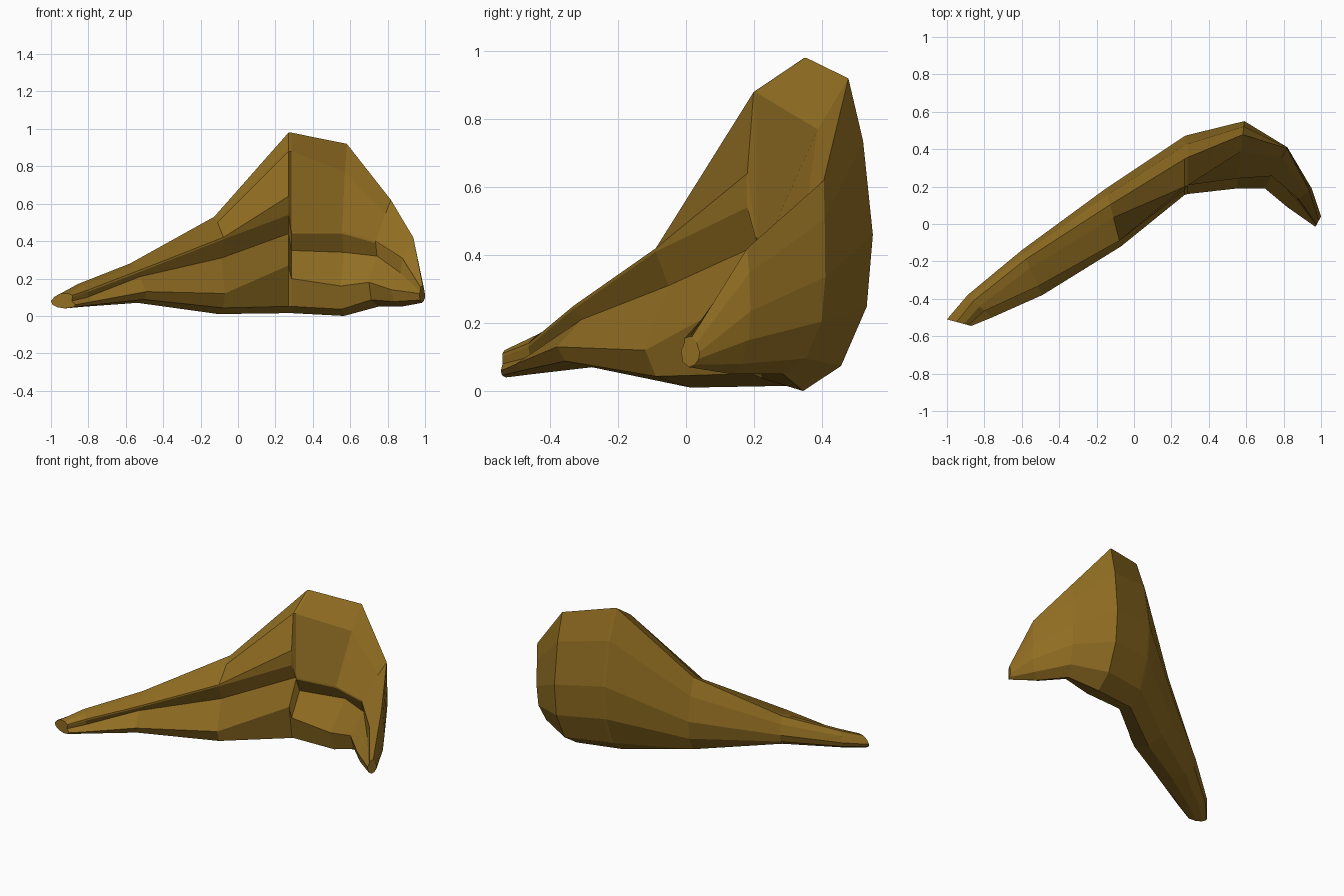
import bpy, bmesh

# Stations along the curved ridge: inner xy, outer xy, (bottom z, crest z, crest t),
# then front points (t, z): shoulder, lip, recess, and the height of the foot bulge.
# t runs from the inner (0) to the outer (1) side of the wall.
STATIONS = [
    (-.87, -.545, -1.0, -.51, .04, .12, .60, .30, .12, .12, .11, .14, .08, .06),
    (-.76, -.50, -.89, -.38, .05, .17, .75, .50, .165, .30, .14, .34, .10, .08),
    (-.49, -.38, -.60, -.14, .07, .28, .80, .60, .27, .20, .25, .30, .21, .13),
    (-.07, -.12, -.15, .19, .01, .53, .72, .50, .50, .10, .42, .22, .31, .12),
    (.27, .155, .27, .47, .015, .98, .61, .14, .88, .08, .64, .25, .44, .27),
    (.285, .16, .285, .475, .015, .98, .62, .14, .88, .15, .45, .27, .35, .20),
    (.55, .19, .59, .55, .00, .92, .80, .55, .77, .15, .45, .38, .34, .16),
    (.70, .19, .82, .41, .05, .62, .98, .75, .55, .30, .40, .36, .32, .18),
    (.82, .09, .95, .19, .05, .42, .90, .75, .38, .45, .31, .38, .23, .14),
    (.97, -.015, 1.0, .04, .07, .16, .60, .45, .16, .20, .155, .10, .13, .12),
]


def ring(s):
    """Closed cross-section, from the crest down the back and up the front."""
    ix, iy, ox, oy, z0, z1, ct, ft, fz, lt, lz, rt, rz, bz = s
    h = z1 - z0
    rim = max(.01, lz - .54)     # thick ledge edge only where the lip is tallest
    pts = [(ct, z1), (ct + (1 - ct) * .6, z0 + .8 * h), (1, z0 + .5 * h),
           (.95, z0 + .27 * h), (.74, z0 + .08 * h), (.43, z0),
           (.10, z0 + .3 * min(bz - z0, .12)), (0, bz),
           (rt, rz), (lt, lz - rim), (lt, lz), (ft, fz)]
    return [(ix + (ox - ix) * t, iy + (oy - iy) * t, z) for t, z in pts]


# Loft the rock ridge through all cross-sections
bm = bmesh.new()
rings = [[bm.verts.new(p) for p in ring(s)] for s in STATIONS]
for a, b in zip(rings, rings[1:]):
    for i in range(len(a)):
        j = (i + 1) % len(a)
        bm.faces.new((a[i], a[j], b[j], b[i]))
bm.faces.new(rings[0])
bm.faces.new(rings[-1][::-1])
bmesh.ops.recalc_face_normals(bm, faces=bm.faces)

mesh = bpy.data.meshes.new("rock_ridge")
bm.to_mesh(mesh)
bm.free()
rock = bpy.data.objects.new("rock_ridge", mesh)
bpy.context.collection.objects.link(rock)

# Brown rock colour
mat = bpy.data.materials.new("brown_rock")
mat.diffuse_color = (.285, .155, .016, 1)
mesh.materials.append(mat)
